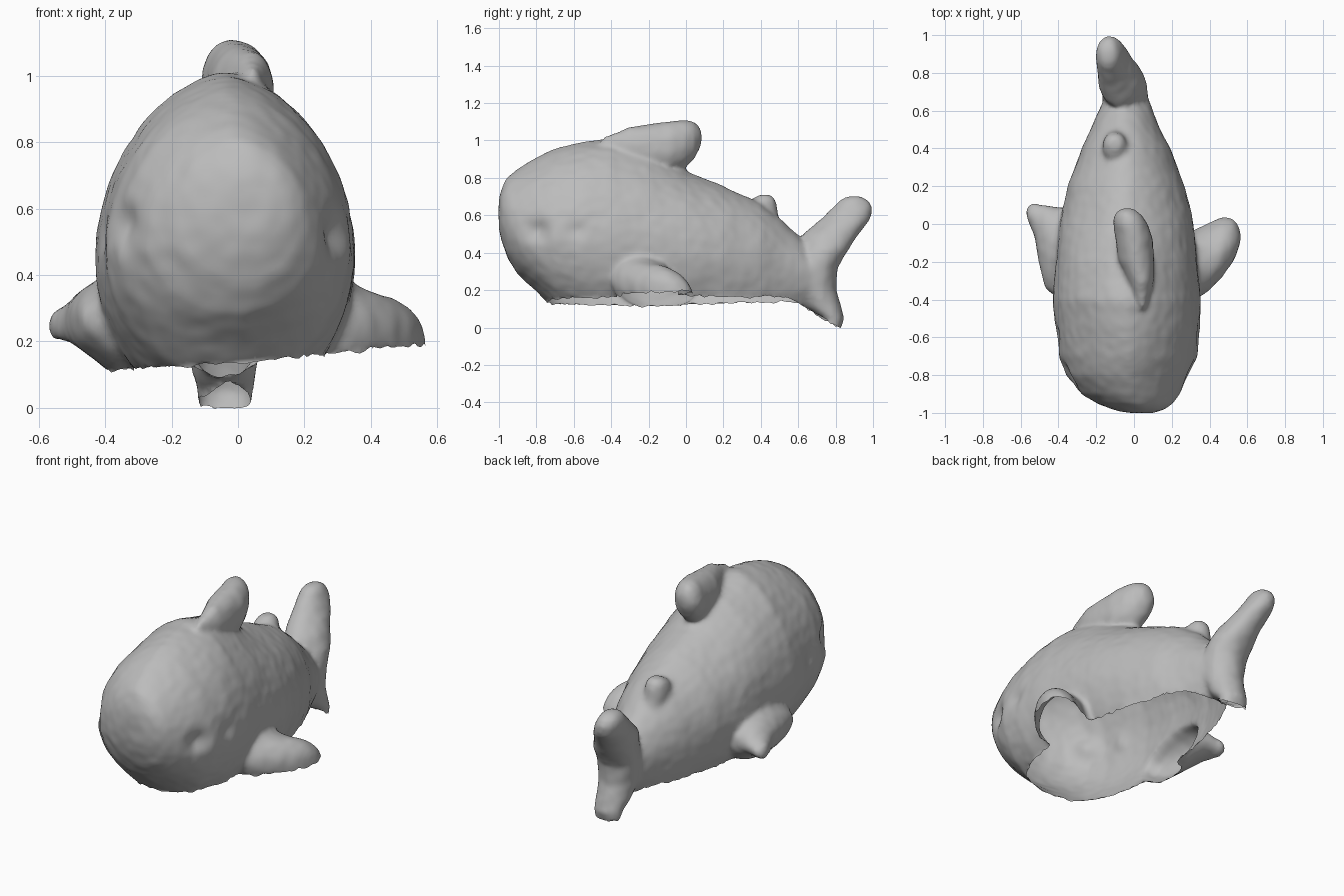
import bpy, bmesh, math
from mathutils import Vector, noise

if "Cube" in bpy.data.objects:
    bpy.data.objects.remove(bpy.data.objects["Cube"])

SIDES = 40


def along_x(t, a, b): return (t, a, b)
def along_x_tilted(t, a, b): return (t, a, b - 0.2 * (a + 0.17))
def along_y(t, a, b): return (a, t, b)
def along_z(t, a, b): return (a, b, t)


def loft(bm, place, stations, peak=1):
    """Closed loft; a station is (t, centre a, radius a, centre b, radius up, radius down).
    A peak above 1 narrows the upper half towards its crest."""
    rings = []
    for t, ca, ra, cb, up, down in stations:
        ring = []
        for i in range(SIDES):
            ang = math.tau * i / SIDES
            s, c = math.sin(ang), math.cos(ang)
            if s > 0:
                c = math.copysign(abs(c) ** peak, c)
            ring.append(bm.verts.new(place(t, ca + ra * c, cb + s * (up if s > 0 else down))))
        rings.append(ring)
    for r, q in zip(rings, rings[1:]):
        for i in range(SIDES):
            j = (i + 1) % SIDES
            bm.faces.new((r[i], r[j], q[j], q[i]))
    bm.faces.new(rings[0])
    bm.faces.new(rings[-1])


def fin(bm, place, stations):
    """Loft whose sections are plain ellipses."""
    loft(bm, place, [s + (s[-1],) for s in stations])


bm = bmesh.new()

# body: y, left edge, right edge, widest height, top, bottom
body = [
    (-1.0, -.03, .1, .62, .69, .53), (-.985, -.1, .16, .60, .75, .46),
    (-.955, -.19, .205, .57, .805, .37), (-.9, -.28, .245, .53, .85, .285),
    (-.8, -.365, .3, .49, .91, .19), (-.7, -.395, .335, .475, .955, .09),
    (-.55, -.415, .352, .46, .995, .02), (-.4, -.432, .352, .45, 1.012, -.01),
    (-.2, -.415, .335, .43, .95, -.02), (0, -.395, .315, .41, .838, -.03),
    (.2, -.352, .267, .38, .755, -.04), (.4, -.277, .192, .34, .665, -.03),
    (.5, -.232, .142, .32, .585, 0), (.6, -.188, .098, .3, .495, .06),
    (.67, -.155, .075, .28, .42, .11),
]
loft(bm, along_y, [(y, (l + r) / 2, (r - l) / 2, m, top - m, m - bot)
                   for y, l, r, m, top, bot in body], peak=1.22)

# dorsal fin
fin(bm, along_y, [(-.45, .045, .015, .985, .03), (-.37, .042, .045, .975, .07),
                  (-.3, .035, .068, .965, .108), (-.2, .015, .094, .955, .135),
                  (-.08, .0, .1, .965, .14), (0, -.018, .093, .985, .125),
                  (.045, -.028, .075, 1.0, .1), (.072, -.035, .045, 1.015, .06),
                  (.082, -.035, .02, 1.015, .025)])
# small rear dorsal fin
fin(bm, along_z, [(.5, -.095, .075, .38, .13), (.62, -.1, .068, .4, .09),
                  (.67, -.1, .064, .41, .072), (.695, -.1, .05, .415, .055),
                  (.712, -.1, .025, .42, .025)])
# tail fin
fin(bm, along_z, [(-.05, -.04, .07, .785, .03), (.0, -.04, .078, .79, .04),
                  (.05, -.04, .085, .785, .06), (.1, -.04, .095, .743, .09),
                  (.2, -.045, .113, .693, .112), (.32, -.048, .123, .695, .115),
                  (.42, -.058, .12, .74, .133), (.5, -.085, .104, .775, .148),
                  (.58, -.115, .086, .853, .134), (.64, -.13, .072, .89, .108),
                  (.68, -.135, .055, .9, .075), (.703, -.135, .025, .9, .035)])
# left and right side fins
fin(bm, along_x_tilted, [(.15, -.25, .15, .24, .12), (.33, -.21, .185, .205, .165),
                         (.4, -.17, .18, .2, .145), (.47, -.12, .16, .2, .135),
                         (.52, -.085, .12, .195, .115), (.55, -.075, .075, .195, .085),
                         (.565, -.07, .03, .195, .04)])
fin(bm, along_x, [(-.568, .06, .025, .242, .02), (-.555, .05, .05, .247, .04),
                  (-.525, .015, .1, .255, .055), (-.505, -.05, .155, .26, .065),
                  (-.47, -.12, .225, .265, .092), (-.43, -.14, .235, .262, .12),
                  (-.37, -.15, .235, .25, .155), (-.2, -.15, .2, .24, .15)])

bmesh.ops.recalc_face_normals(bm, faces=bm.faces)
mesh = bpy.data.meshes.new("shark_skin")
bm.to_mesh(mesh)
bm.free()
shark = bpy.data.objects.new("shark_skin", mesh)
bpy.context.collection.objects.link(shark)

# blend all parts into one soft skin
remesh = shark.modifiers.new("blend", 'REMESH')
remesh.mode = 'VOXEL'
remesh.voxel_size = 0.015
soften = shark.modifiers.new("soften", 'SMOOTH')
soften.factor = 0.5
soften.iterations = 7
bpy.context.view_layer.update()
deps = bpy.context.evaluated_depsgraph_get()
skin = bpy.data.meshes.new_from_object(shark.evaluated_get(deps))
shark.modifiers.clear()
shark.data = skin
bpy.data.meshes.remove(mesh)
skin.name = "shark_skin"

bm = bmesh.new()
bm.from_mesh(skin)
bm.normal_update()

# eye hollows, gill grooves and gentle hand-made unevenness
dents = [((-.34, -.8, .55), .06, .035), ((.3, -.8, .52), .06, .035),
         ((.34, -.58, .52), .05, .015), ((-.4, -.58, .52), .05, .015)]
moves = []
for v in bm.verts:
    d = 0.004 * noise.noise(v.co * 7) + 0.0025 * noise.noise(v.co * 18)
    for p, radius, depth in dents:
        d -= depth * math.exp(-((v.co - Vector(p)).length / radius) ** 2)
    moves.append(v.normal * d)
for v, m in zip(bm.verts, moves):
    v.co += m

# open underside: a tilted cut under the belly and a sloping cut under the tail
cuts = [(Vector((0, 0, .148)), Vector((-.08, -.012, 1))),
        (Vector((0, .58, .14)), Vector((0, .583, 1)))]
for co, no in cuts:
    bmesh.ops.bisect_plane(bm, geom=bm.verts[:] + bm.edges[:] + bm.faces[:],
                           plane_co=co, plane_no=no)
below = [f for f in bm.faces
         if all((f.calc_center_median() - co).dot(no) < 0 for co, no in cuts)]
bmesh.ops.delete(bm, geom=below, context='FACES')

# slightly ragged rim, kept above the ground
for v in bm.verts:
    if v.is_boundary:
        v.co.z = max(0, v.co.z + 0.015 * noise.noise(v.co * 25))
bm.to_mesh(skin)
bm.free()

grey = bpy.data.materials.new("soft_grey")
grey.use_nodes = True
colour = (0.5, 0.5, 0.5, 1)
grey.diffuse_color = colour
grey.node_tree.nodes["Principled BSDF"].inputs["Base Color"].default_value = colour
skin.materials.clear()
skin.materials.append(grey)
skin.polygons.foreach_set("material_index", [0] * len(skin.polygons))

bpy.context.view_layer.objects.active = shark
shark.select_set(True)
bpy.ops.object.shade_smooth_by_angle(angle=math.radians(50))
